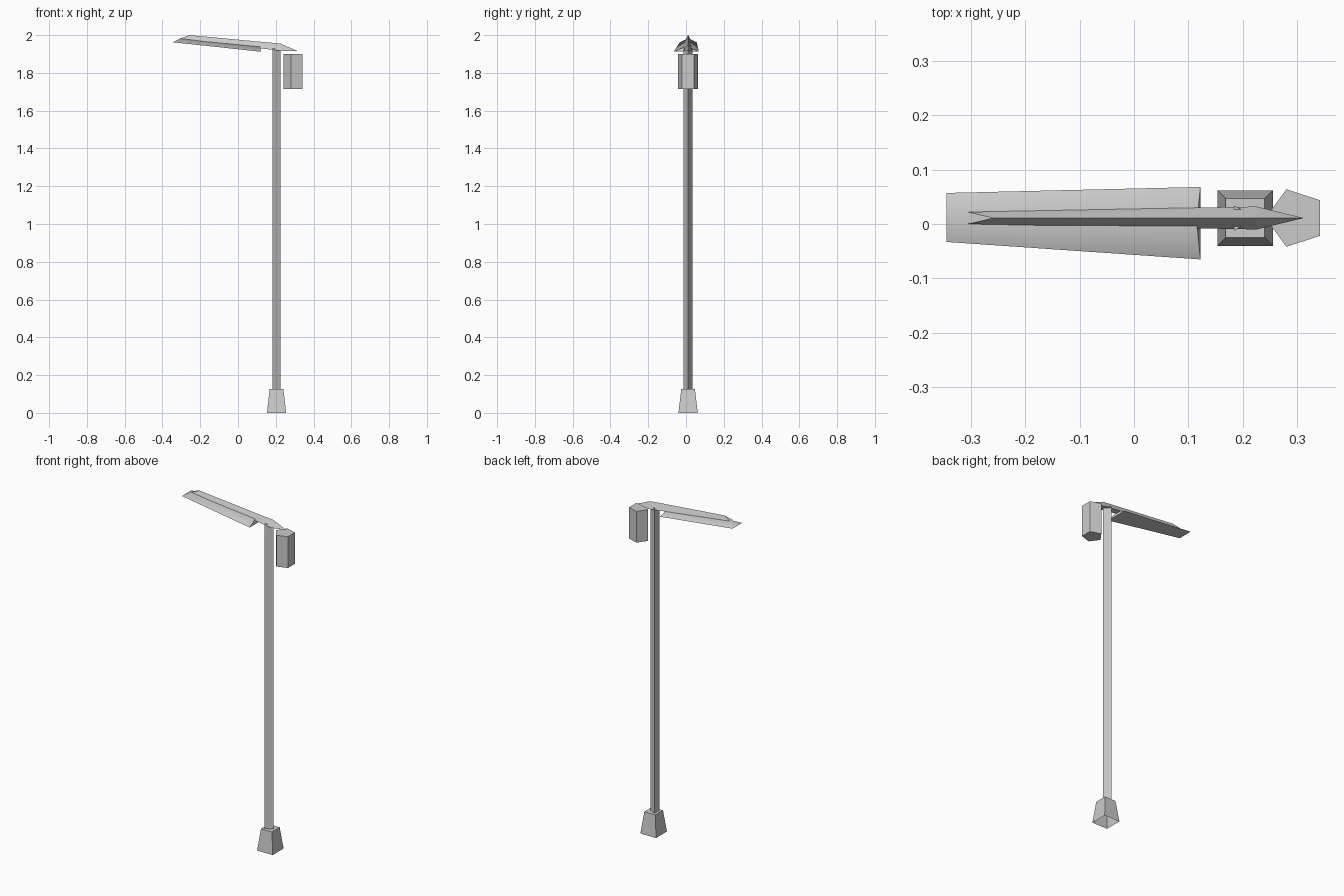
import bpy, bmesh
from math import pi, radians

if "Cube" in bpy.data.objects:
    bpy.data.objects.remove(bpy.data.objects["Cube"])


def finish(name, bm):
    bmesh.ops.recalc_face_normals(bm, faces=bm.faces)
    mesh = bpy.data.meshes.new(name)
    bm.to_mesh(mesh)
    bm.free()
    obj = bpy.data.objects.new(name, mesh)
    bpy.context.collection.objects.link(obj)
    return obj


def column(name, x, y, z0, z1, r0, r1, sides, turn):
    """Straight or tapered n-sided column between two heights."""
    bpy.ops.mesh.primitive_cone_add(vertices=sides, radius1=r0, radius2=r1, depth=z1 - z0)
    obj = bpy.context.object
    obj.name = name
    # primitive cones start their first corner on +y
    obj.rotation_euler.z = turn - pi / 2
    obj.location = (x, y, (z0 + z1) / 2)
    return obj


def solid(name, points):
    """Faceted solid spanned by a few corner points."""
    bm = bmesh.new()
    for p in points:
        bm.verts.new(p)
    bmesh.ops.convex_hull(bm, input=bm.verts)
    bmesh.ops.dissolve_limit(bm, angle_limit=radians(1), verts=bm.verts, edges=bm.edges)
    return finish(name, bm)


Y = 0.011  # centre line of post and beam

# tapered square foot, open underneath
foot = column("foot", 0.204, Y, 0, 0.127, 0.0721, 0.051, 4, pi / 4)
bm = bmesh.new()
bm.from_mesh(foot.data)
bmesh.ops.delete(bm, geom=[f for f in bm.faces if f.normal.z < -0.9], context='FACES_ONLY')
bm.to_mesh(foot.data)
bm.free()

# three-sided post
column("post", 0.197, Y, 0.12, 1.93, 0.027, 0.027, 3, 0)

# five-sided control box hanging beside the post
column("control_box", 0.297, Y, 1.715, 1.90, 0.0555, 0.0555, 5, pi)

# triangular beam: narrow outer end, wide over the post, pointed tail
beam = [(-0.258, Y, 2.0), (0.225, Y, 1.955), (0.312, Y, 1.917)]
for s in (-1, 1):
    beam += [(-0.305, Y + s * 0.011, 1.982), (0.225, Y + s * 0.021, 1.917)]
solid("beam", beam)

# lamp shade: shallow roof with flat underside
shade = [(-0.303, 0.012, 1.984), (0.115, 0.002, 1.941)]
for s in (-1, 1):
    shade += [(-0.344, 0.012 + s * 0.045, 1.962), (0.122, 0.0015 + s * 0.0665, 1.912)]
lamp = solid("lamp_shade", shade)
bpy.ops.object.select_all(action='DESELECT')
lamp.select_set(True)
bpy.context.view_layer.objects.active = lamp
bpy.ops.object.shade_smooth_by_angle(angle=radians(62))
